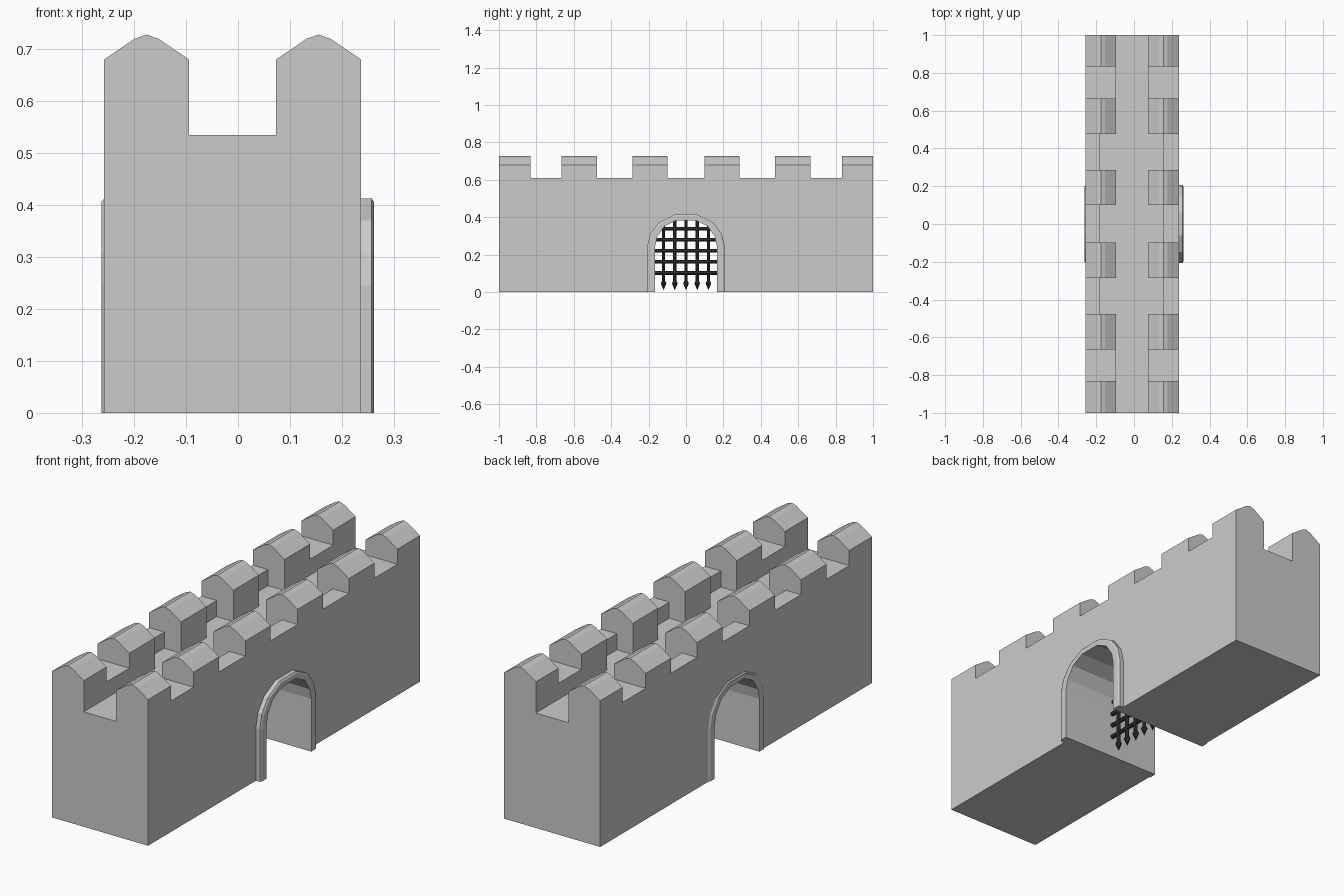
import bpy, bmesh
from mathutils import Vector

if "Cube" in bpy.data.objects:
    bpy.data.objects.remove(bpy.data.objects["Cube"])


def new_object(name, bm):
    bmesh.ops.recalc_face_normals(bm, faces=bm.faces)
    mesh = bpy.data.meshes.new(name)
    bm.to_mesh(mesh)
    bm.free()
    obj = bpy.data.objects.new(name, mesh)
    bpy.context.collection.objects.link(obj)
    return obj


def prism(name, points, offset):
    bm = bmesh.new()
    face = bm.faces.new([bm.verts.new(p) for p in points])
    out = bmesh.ops.extrude_face_region(bm, geom=[face])
    moved = [g for g in out["geom"] if isinstance(g, bmesh.types.BMVert)]
    bmesh.ops.translate(bm, verts=moved, vec=offset)
    return new_object(name, bm)


def cut(target, cutter):
    cutter.hide_render = True
    mod = target.modifiers.new("cut", "BOOLEAN")
    mod.operation = "DIFFERENCE"
    mod.solver = "EXACT"
    mod.object = cutter
    bpy.context.view_layer.objects.active = target
    bpy.ops.object.modifier_apply(modifier=mod.name)
    bpy.data.objects.remove(cutter)


def mirrored(half):
    return half + [(-y, z) for y, z in reversed(half)]


# wall: one cross-section with two pointed parapets, run along y
section = [(-.258, 0), (.237, 0), (.237, .68), (.178, .72), (.155, .728), (.132, .72),
           (.073, .68), (.073, .535), (-.094, .535), (-.094, .68), (-.153, .72),
           (-.176, .728), (-.199, .72), (-.258, .68)]
wall = prism("castle_wall", [(x, -1, z) for x, z in section], (0, 2, 0))

# gaps between merlons; the inner three are thinned down to the walkway
wide = [(-.4, .61), (.4, .61), (.4, .9), (-.4, .9)]
thin = [(-.18, .535), (.155, .535), (.155, .61), (.4, .61),
        (.4, .9), (-.4, .9), (-.4, .61), (-.18, .61)]
gaps = [(-.832, -.665, wide), (-.477, -.285, thin), (-.098, .1, thin),
        (.287, .477, thin), (.665, .834, wide)]
for y0, y1, prof in gaps:
    cut(wall, prism("gap_cutter", [(x, y0, z) for x, z in prof], (0, y1 - y0, 0)))

# gate arch outlines
inner = mirrored([(.165, 0), (.165, .245), (.154, .295), (.117, .35), (.052, .383)])
outer = mirrored([(.207, 0), (.207, .245), (.192, .31), (.147, .37), (.062, .413)])


def blend(t):
    return [(a[0] + (b[0] - a[0]) * t, a[1] + (b[1] - a[1]) * t)
            for a, b in zip(inner, outer)]


hole = [(-.4, y, z if z > 0 else -.1) for y, z in blend(.5)]
cut(wall, prism("gate_cutter", hole, (.8, 0, 0)))

# gate lining with chamfered rims standing proud of both wall faces
rim = [(-.263, 0), (-.263, .75), (-.257, 1), (.257, 1), (.262, .75), (.262, 0)]
bm = bmesh.new()
rows = [[bm.verts.new((x, y, z)) for y, z in blend(t)] for x, t in rim]
for a, b in zip(rows, rows[1:] + rows[:1]):
    for i in range(len(a) - 1):
        bm.faces.new((a[i], a[i + 1], b[i + 1], b[i]))
bm.faces.new([r[0] for r in rows])
bm.faces.new([r[-1] for r in rows])
new_object("gate_surround", bm)

# portcullis
iron = bpy.data.materials.new("dark_iron")
iron.diffuse_color = (.035, .035, .035, 1)
iron.use_nodes = True
iron.node_tree.nodes["Principled BSDF"].inputs["Base Color"].default_value = iron.diffuse_color
bm = bmesh.new()
GX = -.01


def arch_height(y):
    return .386 if abs(y) < .07 else .355


def arch_width(z):
    return .168 if z < .25 else (.16 if z < .3 else .135)


def rod(p, q, r0, r1, sides=8):
    p, q = Vector(p), Vector(q)
    rot = (q - p).to_track_quat("Z", "Y").to_matrix().to_4x4()
    rot.translation = (p + q) / 2
    bmesh.ops.create_cone(bm, cap_ends=True, segments=sides, radius1=r0,
                          radius2=r1, depth=(q - p).length, matrix=rot)


for i in range(-2, 3):
    y = i * .06
    rod((GX, y, .05), (GX, y, arch_height(y)), .009, .009)
    rod((GX, y, .06), (GX, y, .045), .009, .015)
    rod((GX, y, .045), (GX, y, .01), .015, 0)
for i in range(5):
    z = .102 + i * .059
    w = arch_width(z)
    rod((GX, -w, z), (GX, w, z), .01, .01)
portcullis = new_object("portcullis", bm)
portcullis.data.materials.append(iron)
